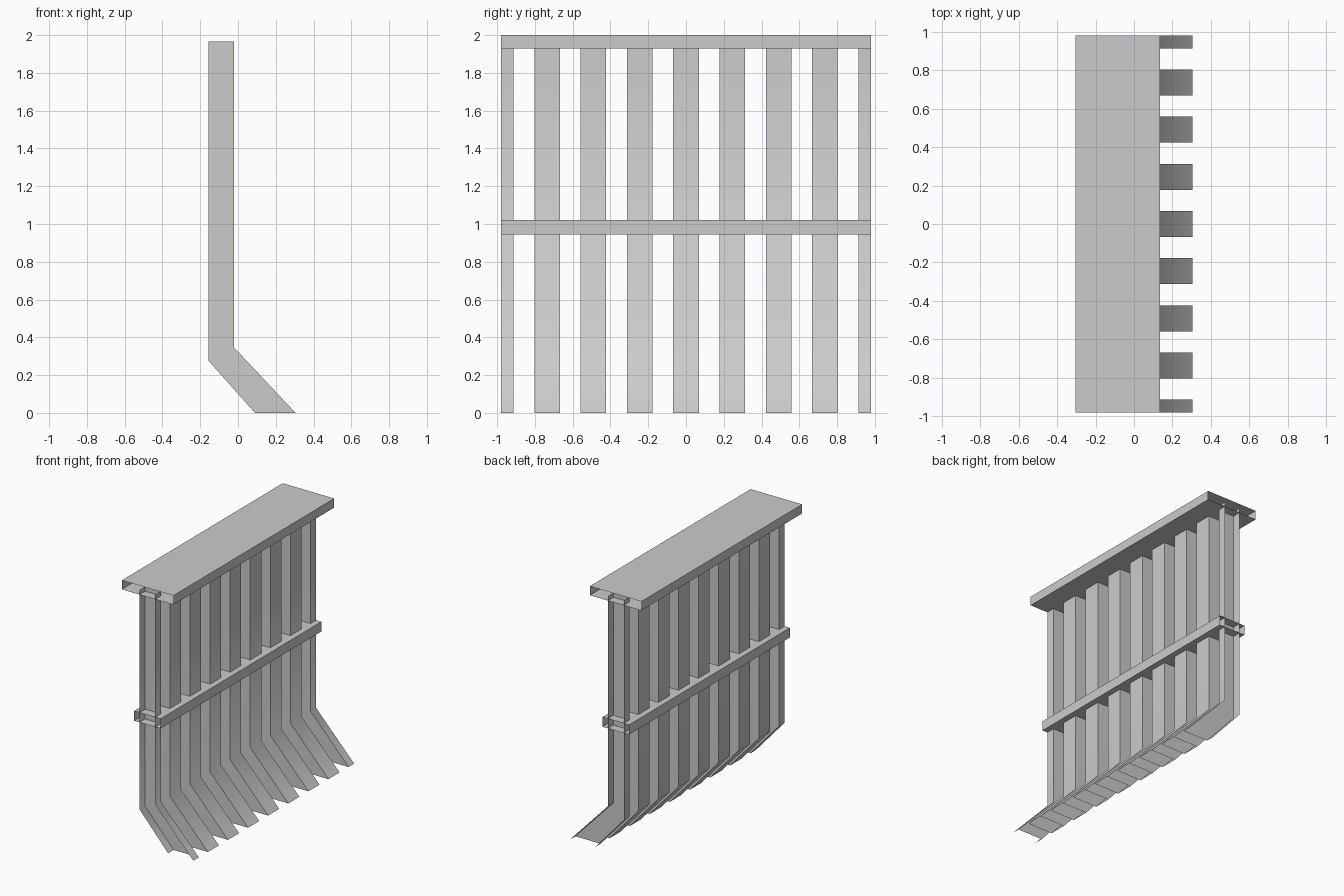
import bpy, math

if "Cube" in bpy.data.objects:
    bpy.data.objects.remove(bpy.data.objects["Cube"])

HALF = 0.98      # half length of the fence along y
PITCH = 0.245    # slat spacing
HALF_W = 0.0675  # half slat width


def make_object(name, verts, faces):
    mesh = bpy.data.meshes.new(name)
    mesh.from_pydata(verts, [], faces)
    mesh.update()
    obj = bpy.data.objects.new(name, mesh)
    bpy.context.collection.objects.link(obj)
    return obj


def rail(name, x0, x1, z0, z1):
    """Thin rectangular tube along y, open at both ends."""
    ring = [(x0, z0), (x1, z0), (x1, z1), (x0, z1)]
    verts = [(x, y, z) for y in (-HALF, HALF) for x, z in ring]
    faces = [(i, i + 4, (i + 1) % 4 + 4, (i + 1) % 4) for i in range(4)]
    return make_object(name, verts, faces)


# Side profile of a slat: back line and front line, bottom to top (x, z)
BACK = [(0.09, 0.0), (-0.155, 0.275), (-0.155, 1.965)]
FRONT = [(0.305, 0.0), (-0.02, 0.345), (-0.02, 1.965)]


def slat(name, y0, y1):
    """Hollow kicked slat; the cut sides at the fence ends stay open."""
    verts = [(x, y, z) for line in (BACK, FRONT) for y in (y0, y1) for x, z in line]
    b0, b1, f0, f1 = 0, 3, 6, 9
    faces = []
    for i in range(2):
        j = i + 1
        faces.append((b0 + i, b0 + j, b1 + j, b1 + i))
        faces.append((f0 + i, f1 + i, f1 + j, f0 + j))
        if y0 > -HALF + 0.001:
            faces.append((b0 + i, f0 + i, f0 + j, b0 + j))
        if y1 < HALF - 0.001:
            faces.append((b1 + i, b1 + j, f1 + j, f1 + i))
    obj = make_object(name, verts, faces)
    bpy.ops.object.select_all(action='DESELECT')
    obj.select_set(True)
    bpy.context.view_layer.objects.active = obj
    bpy.ops.object.shade_smooth_by_angle(angle=math.radians(60))
    return obj


# Rails
rail("top_rail", -0.305, 0.135, 1.93, 2.0)
rail("middle_rail", -0.2, 0.025, 0.945, 1.02)

# Slats, the outermost ones cut in half at the fence ends
for k in range(-4, 5):
    y = k * PITCH
    slat(f"slat_{k + 5}", max(y - HALF_W, -HALF), min(y + HALF_W, HALF))
